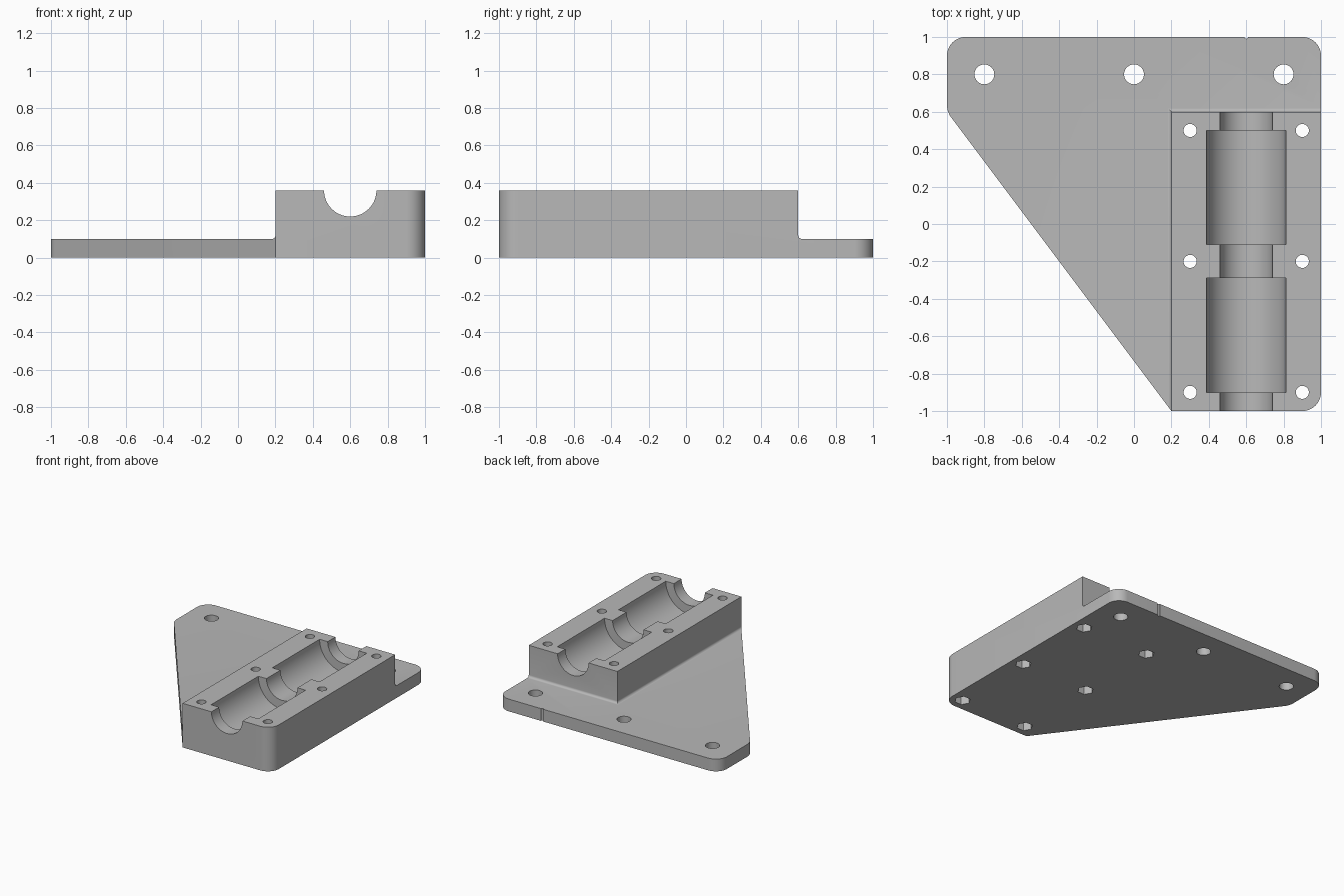
import bpy, bmesh, math
from mathutils import Matrix, Vector

if "Cube" in bpy.data.objects:
    bpy.data.objects.remove(bpy.data.objects["Cube"], do_unlink=True)

AXIS_X, TOP, PLATE, FILLET = 0.6, 0.36, 0.1, 0.02

grey = bpy.data.materials.new("plain grey")
grey.use_nodes = True
colour = (0.48, 0.48, 0.48, 1)
grey.diffuse_color = colour
grey.node_tree.nodes["Principled BSDF"].inputs["Base Color"].default_value = colour


def finish(bm, name):
    bmesh.ops.recalc_face_normals(bm, faces=bm.faces)
    mesh = bpy.data.meshes.new(name)
    bm.to_mesh(mesh)
    bm.free()
    mesh.materials.append(grey)
    obj = bpy.data.objects.new(name, mesh)
    bpy.context.collection.objects.link(obj)
    return obj


def prism(points, along):
    """Closed polygon extruded along a vector."""
    bm = bmesh.new()
    face = bm.faces.new([bm.verts.new(p) for p in points])
    new = bmesh.ops.extrude_face_region(bm, geom=[face])["geom"]
    bmesh.ops.translate(bm, vec=along, verts=[v for v in new if isinstance(v, bmesh.types.BMVert)])
    return bm


def round_uprights(bm, corners, size, segments):
    """Round the upright edges that stand on the given corners."""
    edges = [e for e in bm.edges
             if abs(e.verts[0].co.z - e.verts[1].co.z) > 0.1
             and any((e.verts[0].co.xy - Vector(c)).length < 0.01 for c in corners)]
    bmesh.ops.bevel(bm, geom=edges, offset=size, offset_type='OFFSET',
                    segments=segments, profile=0.5, affect='EDGES')


def cylinder(start, end, radius, sides=48, turn=0.0):
    a, b = Vector(start), Vector(end)
    bm = bmesh.new()
    spin = (b - a).to_track_quat('Z', 'Y').to_matrix().to_4x4()
    bmesh.ops.create_cone(bm, cap_ends=True, segments=sides, radius1=radius, radius2=radius,
                          depth=(b - a).length,
                          matrix=Matrix.Translation((a + b) / 2) @ spin @ Matrix.Rotation(turn, 4, 'Z'))
    return bm


def cut(body, bm):
    cutter = finish(bm, "cutter")
    cutter.hide_render = True
    mod = body.modifiers.new("cut", 'BOOLEAN')
    mod.operation, mod.solver, mod.object = 'DIFFERENCE', 'EXACT', cutter
    bpy.ops.object.modifier_apply(modifier=mod.name)
    bpy.data.objects.remove(cutter, do_unlink=True)


# Body: whole outline at block height
outline = [(-1, 0.6), (0.2, -1), (1, -1), (1, 1), (-1, 1)]
bm = prism([(x, y, 0) for x, y in outline], (0, 0, TOP))
round_uprights(bm, outline[2:], 0.1, 10)
round_uprights(bm, outline[:1], 0.033, 5)
body = finish(bm, "bearing_mount")
bpy.context.view_layer.objects.active = body
body.select_set(True)

# Step down to the thin plate, leaving a small fillet at the foot of the block
arc = [(FILLET * (1 - math.sin(a)), FILLET * (1 - math.cos(a)))
       for a in (i * math.pi / 12 for i in range(7))]
step = [(2, 0)] + arc + [(0, 1), (2, 1)]
cut(body, prism([(0.2 - d, -2, PLATE + h) for d, h in step], (0, 4, 0)))
cut(body, prism([(-2, 0.6 + d, PLATE + h) for d, h in step], (4, 0, 0)))

# Half-round shaft channel and the two wider bearing seats
for y0, y1, radius in ((-1.2, 0.8, 0.14), (-0.9, -0.29, 0.213), (-0.11, 0.5, 0.213)):
    cut(body, cylinder((AXIS_X, y0, TOP), (AXIS_X, y1, TOP), radius, 64))

# Clamp screw holes with hexagonal nut pockets underneath
for x in (0.3, 0.9):
    for y in (-0.9, -0.2, 0.5):
        cut(body, cylinder((x, y, -0.1), (x, y, 0.5), 0.035, 32))
        cut(body, cylinder((x, y, -0.1), (x, y, 0.1), 0.06, 6, math.pi / 6))

# Mounting holes in the plate
for x in (-0.8, 0, 0.8):
    cut(body, cylinder((x, 0.8, -0.1), (x, 0.8, 0.3), 0.053, 40))

# Alignment notch in the back edge
cut(body, cylinder((AXIS_X, 1, -0.1), (AXIS_X, 1, 0.3), 0.01, 12))

bpy.ops.object.shade_smooth_by_angle(angle=math.radians(30))
